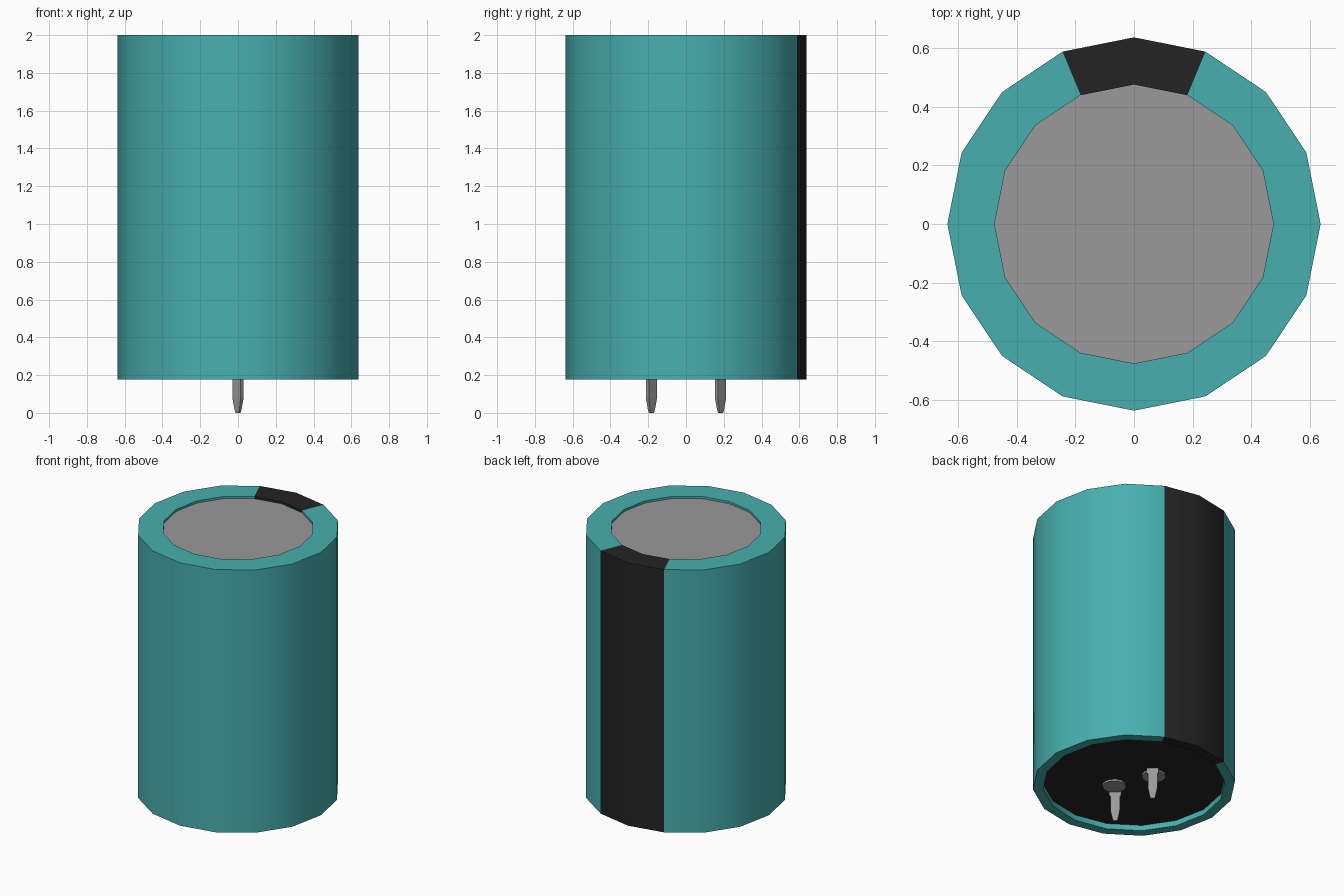
import bpy, bmesh, math
from mathutils import Matrix, Vector

cube = bpy.data.objects.get("Cube")
if cube:
    bpy.data.objects.remove(cube, do_unlink=True)

SIDES = 16
BOTTOM, TOP = 0.178, 2.0
BASE_Z, LID_Z = 0.216, 1.985


def material(name, rgb):
    m = bpy.data.materials.new(name)
    m.use_nodes = True
    m.diffuse_color = (*rgb, 1)
    bsdf = next(n for n in m.node_tree.nodes if n.type == 'BSDF_PRINCIPLED')
    bsdf.inputs["Base Color"].default_value = (*rgb, 1)
    return m


teal = material("teal sleeve", (0.065, 0.43, 0.43))
black = material("black", (0.0176, 0.0176, 0.0176))
metal = material("grey metal", (0.32, 0.32, 0.32))


def finish(name, bm, mats, smooth=False):
    mesh = bpy.data.meshes.new(name)
    for f in bm.faces:
        f.smooth = smooth
    bm.to_mesh(mesh)
    bm.free()
    for m in mats:
        mesh.materials.append(m)
    if smooth:
        mesh.set_sharp_from_angle(angle=math.radians(30))
    obj = bpy.data.objects.new(name, mesh)
    bpy.context.collection.objects.link(obj)
    return obj


def loft(bm, rings):
    """Skin quads between successive closed rings of points."""
    loops = [[bm.verts.new(p) for p in ring] for ring in rings]
    for a, b in zip(loops, loops[1:]):
        n = len(a)
        for i in range(n):
            j = (i + 1) % n
            bm.faces.new((a[i], a[j], b[j], b[i]))
    return loops


def circle(r, z, n=SIDES):
    return [Vector((r * math.cos(math.tau * i / n), r * math.sin(math.tau * i / n), z))
            for i in range(n)]


# Sleeve: outer wall with folded rims, two back facets painted black
bm = bmesh.new()
profile = [(0.573, BASE_Z), (0.573, BOTTOM), (0.637, BOTTOM),
           (0.637, TOP), (0.476, TOP), (0.476, LID_Z)]
loft(bm, [circle(r, z) for r, z in profile])
for f in bm.faces:
    c = f.calc_center_median()
    f.material_index = int(c.y > 0 and abs(c.x) < c.y * math.tan(math.radians(22.5)))
finish("sleeve", bm, [teal, black], True)

# Recessed lid on top and recessed base underneath
for name, r, z, mat, flip in (("lid", 0.476, LID_Z, metal, False),
                              ("base", 0.573, BASE_Z, black, True)):
    bm = bmesh.new()
    pts = circle(r, z)
    bm.faces.new([bm.verts.new(p) for p in (reversed(pts) if flip else pts)])
    finish(name, bm, [mat])

# Terminals: rivet disc with a flat tapered pin standing beside it
PIN = [(BASE_Z, 0.076, 0.022), (0.182, 0.076, 0.022), (0.176, 0.06, 0.022),
       (0.075, 0.06, 0.022), (0.015, 0.036, 0.016), (0.0, 0.026, 0.012)]
for side, y in (("front", -1), ("back", 1)):
    spin = Matrix.Rotation(0 if y > 0 else math.pi, 4, 'Z')

    bm = bmesh.new()
    loops = loft(bm, [circle(0.075, BASE_Z, 12), circle(0.075, BASE_Z - 0.012, 12)])
    bm.faces.new(loops[-1])
    bmesh.ops.recalc_face_normals(bm, faces=bm.faces)
    bm.transform(spin @ Matrix.Translation((-0.055, 0.127, 0)))
    finish(side + "_rivet", bm, [metal], True)

    bm = bmesh.new()
    loops = loft(bm, [[Vector((sx * t / 2, sy * w / 2, z))
                       for sx, sy in ((-1, -1), (1, -1), (1, 1), (-1, 1))]
                      for z, w, t in PIN])
    bm.faces.new(loops[0])
    bm.faces.new(loops[-1])
    bmesh.ops.recalc_face_normals(bm, faces=bm.faces)
    bm.transform(spin @ Matrix.Translation((0, 0.183, 0))
                 @ Matrix.Rotation(math.radians(45), 4, 'Z'))
    finish(side + "_pin", bm, [metal])
